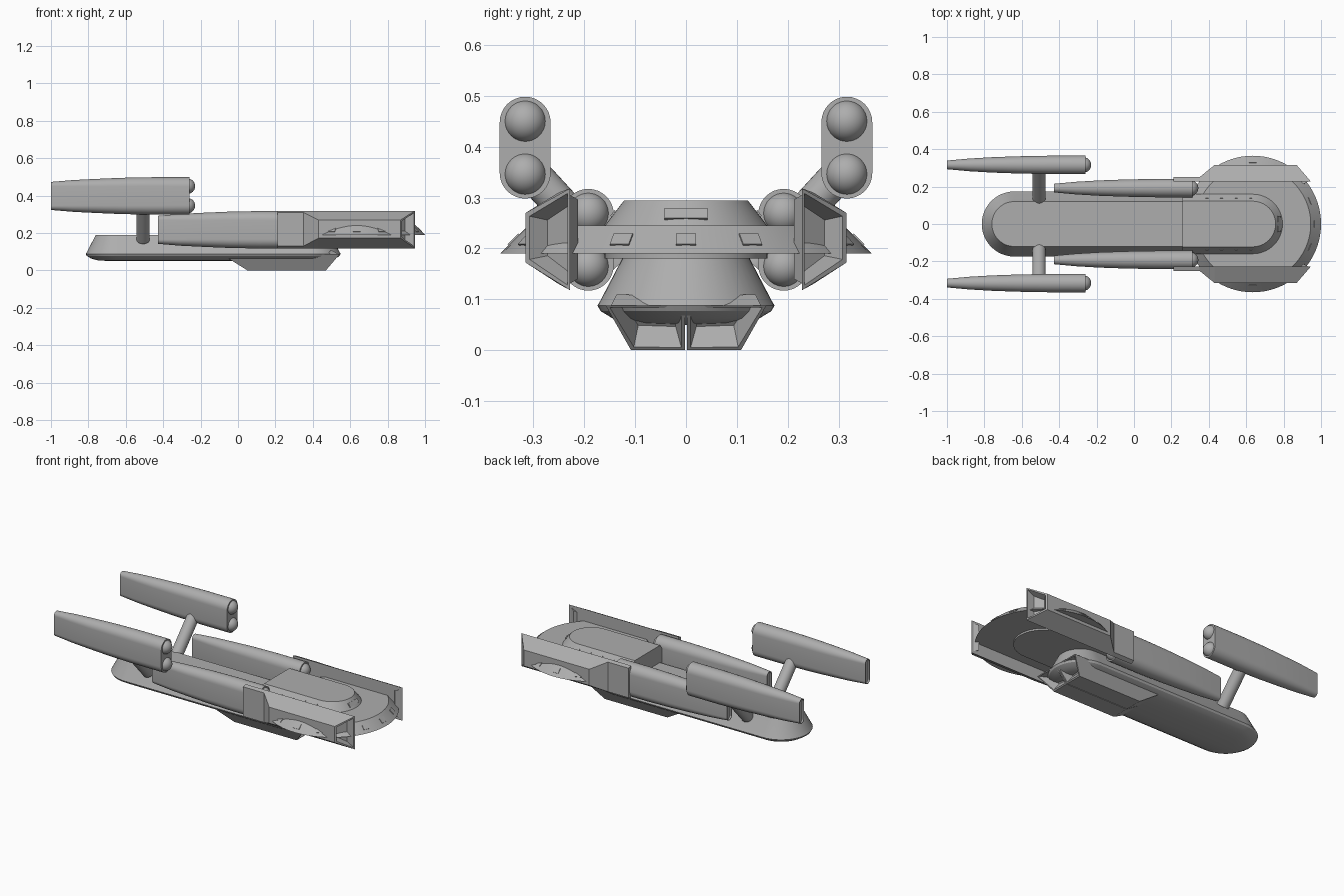
import bpy, bmesh
from math import pi, cos, sin, radians
from mathutils import Matrix, Vector

cube = bpy.data.objects.get("Cube")
if cube:
    bpy.data.objects.remove(cube, do_unlink=True)

GREY = (0.42, 0.42, 0.42, 1)
mat = bpy.data.materials.new("hull_grey")
mat.use_nodes = True
mat.diffuse_color = GREY
mat.node_tree.nodes["Principled BSDF"].inputs["Base Color"].default_value = GREY


def finish(name, bm, smooth=True):
    bmesh.ops.recalc_face_normals(bm, faces=bm.faces)
    mesh = bpy.data.meshes.new(name)
    bm.to_mesh(mesh)
    bm.free()
    mesh.materials.append(mat)
    ob = bpy.data.objects.new(name, mesh)
    bpy.context.collection.objects.link(ob)
    if smooth:
        bpy.ops.object.select_all(action="DESELECT")
        ob.select_set(True)
        bpy.context.view_layer.objects.active = ob
        bpy.ops.object.shade_smooth_by_angle(angle=radians(30))
    return ob


def loft(rings):
    """Skin a list of equal rings and cap both ends; returns mesh and last cap."""
    bm = bmesh.new()
    rows = [[bm.verts.new(p) for p in ring] for ring in rings]
    n = len(rows[0])
    for a, b in zip(rows, rows[1:]):
        for i in range(n):
            j = (i + 1) % n
            bm.faces.new((a[i], a[j], b[j], b[i]))
    bm.faces.new(rows[0])
    cap = bm.faces.new(rows[-1])
    bmesh.ops.recalc_face_normals(bm, faces=bm.faces)
    return bm, cap


def recess(bm, cap, rim, taper, depth):
    bmesh.ops.inset_region(bm, faces=[cap], thickness=rim)
    bmesh.ops.inset_region(bm, faces=[cap], thickness=taper, depth=-depth)


def stadium(x0, x1, r, z, n=24):
    """Outline with round ends centred on x0 and x1."""
    arc = [-pi / 2 + pi * i / n for i in range(n + 1)]
    return ([(x1 + r * cos(a), r * sin(a), z) for a in arc]
            + [(x0 - r * cos(a), -r * sin(a), z) for a in arc])


def plate(name, loc, rot, size):
    bm = bmesh.new()
    bmesh.ops.create_cube(bm, size=1)
    bm.transform(Matrix.Translation(loc) @ rot @ Matrix.Diagonal((*size, 1)))
    finish(name, bm, False)


# Long lower hull with a rounded belly and a sloped upper side
profile = [(0.05, 0.05), (0.11, 0.054), (0.145, 0.063), (0.168, 0.077),
           (0.174, 0.088), (0.168, 0.098), (0.12, 0.19)]
bm, _ = loft([stadium(-0.64, 0.375, r, z) for r, z in profile])
finish("lower_hull", bm)

# Saucer disc with a bevelled rim
bm, _ = loft([stadium(0.635, 0.635, r, z, 40) for r, z in
              [(0.365, 0.19), (0.31, 0.245)]])
bmesh.ops.remove_doubles(bm, verts=bm.verts, dist=0.0001)
finish("saucer", bm)

# Raised deck, round in front and flat at the back
rings = []
for r, z in [(0.16, 0.18), (0.16, 0.244), (0.122, 0.294)]:
    arc = [-pi / 2 + pi * i / 32 for i in range(33)]
    rings.append([(0.26, -r, z)]
                 + [(0.635 + r * cos(a), r * sin(a), z) for a in arc]
                 + [(0.26, r, z)])
bm, _ = loft(rings)
finish("upper_deck", bm)

# Rim windows, deck window and deck lights
for deg in (0, 22, -22, 67, -67, 90, -90, 113, -113):
    rot = Matrix.Rotation(radians(deg), 4, "Z")
    loc = rot @ Vector((0.338, 0, 0.217)) + Vector((0.635, 0, 0))
    plate("rim_window", loc, rot @ Matrix.Rotation(pi / 4, 4, "Y"),
          (0.03, 0.04, 0.006))
slope = Matrix.Rotation(radians(53), 4, "Y")
plate("deck_window", (0.776, 0, 0.268), slope, (0.025, 0.084, 0.006))
for s in (1, -1):
    for i in range(4):
        plate("deck_light", (0.39 + 0.078 * i, s * 0.142, 0.268),
              Matrix.Rotation(-s * radians(53), 4, "X"), (0.014, 0.014, 0.006))


def nacelle(name, front, y, z):
    """Upright rounded engine that narrows to the back, with two front domes."""
    rings = []
    for dx, w, h in [(0, 0.05, 0.1), (-0.2, 0.049, 0.1), (-0.36, 0.046, 0.097),
                     (-0.5, 0.041, 0.091), (-0.62, 0.034, 0.085),
                     (-0.74, 0.023, 0.075)]:
        ring = []
        for a in [pi * i / 16 for i in range(17)]:
            ring.append((front + dx, y + w * cos(a), z + h - w + w * sin(a)))
        for a in [pi + pi * i / 16 for i in range(17)]:
            ring.append((front + dx, y + w * cos(a), z - h + w + w * sin(a)))
        rings.append(ring)
    bm, cap = loft(rings)
    recess(bm, cap, 0.004, 0.001, 0.01)
    finish(name, bm)
    for k in (1, -1):
        bm = bmesh.new()
        bmesh.ops.create_uvsphere(bm, u_segments=32, v_segments=16, radius=0.041)
        bm.transform(Matrix.Translation((front - 0.01, y, z + k * 0.052)))
        finish(name + "_dome", bm)


for s, side in ((1, "left"), (-1, "right")):
    nacelle(side + "_upper_nacelle", -0.26, s * 0.316, 0.398)
    nacelle(side + "_lower_nacelle", 0.313, s * 0.192, 0.217)

    # Round pylon from the hull to the upper nacelle
    a, b = Vector((-0.507, s * 0.135, 0.165)), Vector((-0.507, s * 0.3, 0.345))
    bm = bmesh.new()
    bmesh.ops.create_cone(bm, cap_ends=True, segments=32, radius1=0.035,
                          radius2=0.035, depth=(b - a).length)
    turn = (b - a).to_track_quat("Z", "Y").to_matrix().to_4x4()
    bm.transform(Matrix.Translation((a + b) / 2) @ turn)
    finish(side + "_pylon", bm)

    # Armoured side pod with a slanted hollow front
    rings = []
    for xi, xo, yo, lo, hi in [(0.21, 0.21, 0.25, 0.13, 0.31),
                               (0.35, 0.35, 0.25, 0.13, 0.31),
                               (0.43, 0.43, 0.315, 0.172, 0.27),
                               (0.945, 0.87, 0.315, 0.172, 0.27)]:
        rings.append([(xi, s * 0.228, 0.118), (xo, s * yo, lo),
                      (xo, s * yo, hi), (xi, s * 0.228, 0.318)])
    bm, cap = loft(rings)
    recess(bm, cap, 0.012, 0.014, 0.04)
    finish(side + "_side_pod", bm, False)

    # Belly intake with a slanted hollow front
    rings = [[(xt, s * 0.002, 0.088), (xt, s * 0.158, 0.088),
              (xb, s * 0.108, 0), (xb, s * 0.002, 0)]
             for xt, xb in ((-0.09, 0.05), (0.545, 0.47))]
    bm, cap = loft(rings)
    recess(bm, cap, 0.01, 0.016, 0.05)
    finish(side + "_belly_intake", bm, False)
